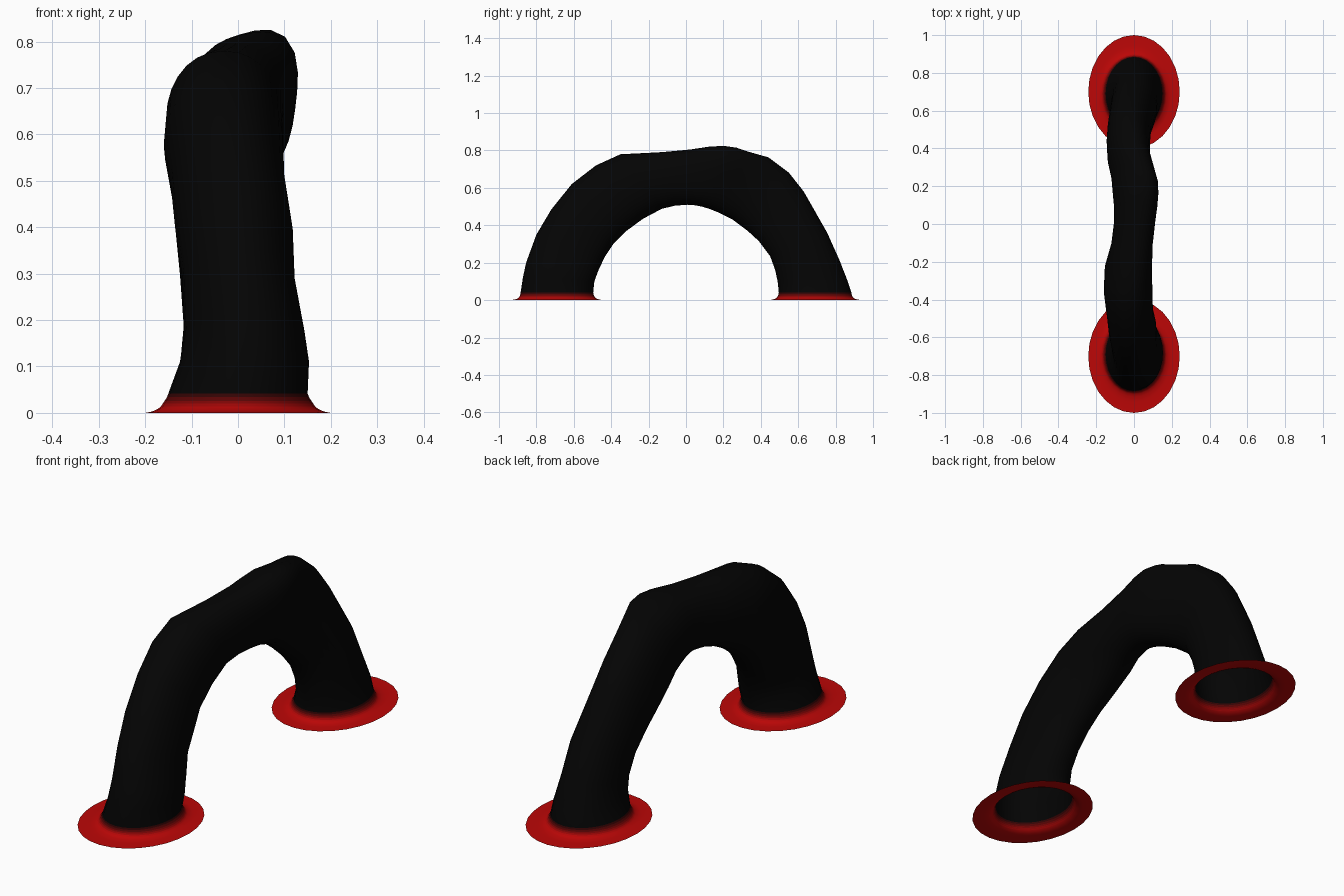
import bpy, bmesh, math
from mathutils import Vector

if "Cube" in bpy.data.objects:
    bpy.data.objects.remove(bpy.data.objects["Cube"])

SIDES = 28
# arch stations: outer (y, z), inner (y, z), left x, right x, bulge of the upper right corner
STATIONS = [
    (-.872, .12, -.49, .10, -.125, .153, 0),
    (-.855, .20, -.47, .155, -.115, .143, 0),
    (-.80, .35, -.435, .23, -.12, .122, 0),
    (-.72, .485, -.385, .305, -.135, .118, 0),
    (-.61, .62, -.325, .365, -.145, .10, .03),
    (-.48, .72, -.23, .435, -.16, .097, .03),
    (-.35, .78, -.13, .488, -.155, .095, 0),
    (-.15, .788, -.06, .505, -.12, .098, .08),
    (.02, .798, .01, .51, -.105, .11, .17),
    (.12, .808, .05, .507, -.105, .118, .25),
    (.19, .808, .085, .50, -.11, .120, .30),
    (.26, .795, .125, .488, -.115, .115, .33),
    (.33, .782, .17, .47, -.12, .105, .22),
    (.44, .76, .25, .43, -.14, .085, .10),
    (.55, .68, .33, .37, -.145, .085, .03),
    (.63, .58, .39, .315, -.14, .092, 0),
    (.755, .36, .45, .235, -.125, .12, 0),
    (.82, .215, .477, .16, -.117, .125, 0),
    (.865, .10, .49, .10, -.125, .14, 0),
]
# foot rings: z, centre y, half width x, half width y, blackness of the band above
FOOT = [(0, .70, .242, .30, 0), (0, .695, .20, .25, 0), (.003, .69, .185, .226, 0),
        (.009, .69, .172, .210, .1), (.014, .69, .166, .204, .35), (.020, .69, .162, .200, .6),
        (.026, .69, .158, .197, .8), (.034, .69, .153, .195, .93), (.042, .69, .150, .194, 1)]


def material(t):
    m = bpy.data.materials.new("red_to_black_%02d" % round(t * 100))
    red, black = (.5, .002, .002), (.0012, .0012, .0012)
    m.diffuse_color = (*[r + (b - r) * t for r, b in zip(red, black)], 1)
    m.use_nodes = True
    m.node_tree.nodes["Principled BSDF"].inputs["Base Color"].default_value = m.diffuse_color
    return m


def foot_ring(side, z, cy, rx, ry):
    # angle runs from +x towards the outside of the arch
    return [Vector((rx * math.cos(a), side * (cy + ry * math.sin(a)), z))
            for a in (2 * math.pi * i / SIDES for i in range(SIDES))]


def arch_ring(oy, oz, iy, iz, xl, xr, bulge):
    centre = Vector(((xl + xr) / 2, (oy + iy) / 2, (oz + iz) / 2))
    up = Vector((0, (oy - iy) / 2, (oz - iz) / 2))
    pts = []
    for i in range(SIDES):
        a = 2 * math.pi * i / SIDES
        k = 1 + bulge * max(0, math.cos(a - math.radians(48))) ** 6
        c, s = math.cos(a), math.sin(a)
        c = math.copysign(abs(c) ** .92, c)
        pts.append(centre + Vector((c * k * (xr - xl) / 2, 0, 0)) + up * s * k)
    return pts


# hollow arched tube with flared feet, open underneath
rings = [foot_ring(-1, *f[:4]) for f in FOOT]
rings += [arch_ring(*s) for s in STATIONS]
rings += [foot_ring(1, *f[:4]) for f in reversed(FOOT)]
levels = sorted({f[4] for f in FOOT})
bm = bmesh.new()
loops = [[bm.verts.new(p) for p in r] for r in rings]
for j in range(len(loops) - 1):
    from_end = min(j, len(loops) - 2 - j)
    t = FOOT[from_end][4] if from_end < len(FOOT) else 1
    for i in range(SIDES):
        n = (i + 1) % SIDES
        f = bm.faces.new((loops[j][i], loops[j][n], loops[j + 1][n], loops[j + 1][i]))
        f.material_index = levels.index(t)
        f.smooth = True
bmesh.ops.recalc_face_normals(bm, faces=bm.faces)
# the crown must face upward
crown = max(bm.faces, key=lambda f: f.calc_center_median().z)
if crown.normal.z < 0:
    bmesh.ops.reverse_faces(bm, faces=bm.faces)
mesh = bpy.data.meshes.new("arched_tube")
bm.to_mesh(mesh)
bm.free()
for t in levels:
    mesh.materials.append(material(t))
arch = bpy.data.objects.new("arched_tube", mesh)
bpy.context.collection.objects.link(arch)
